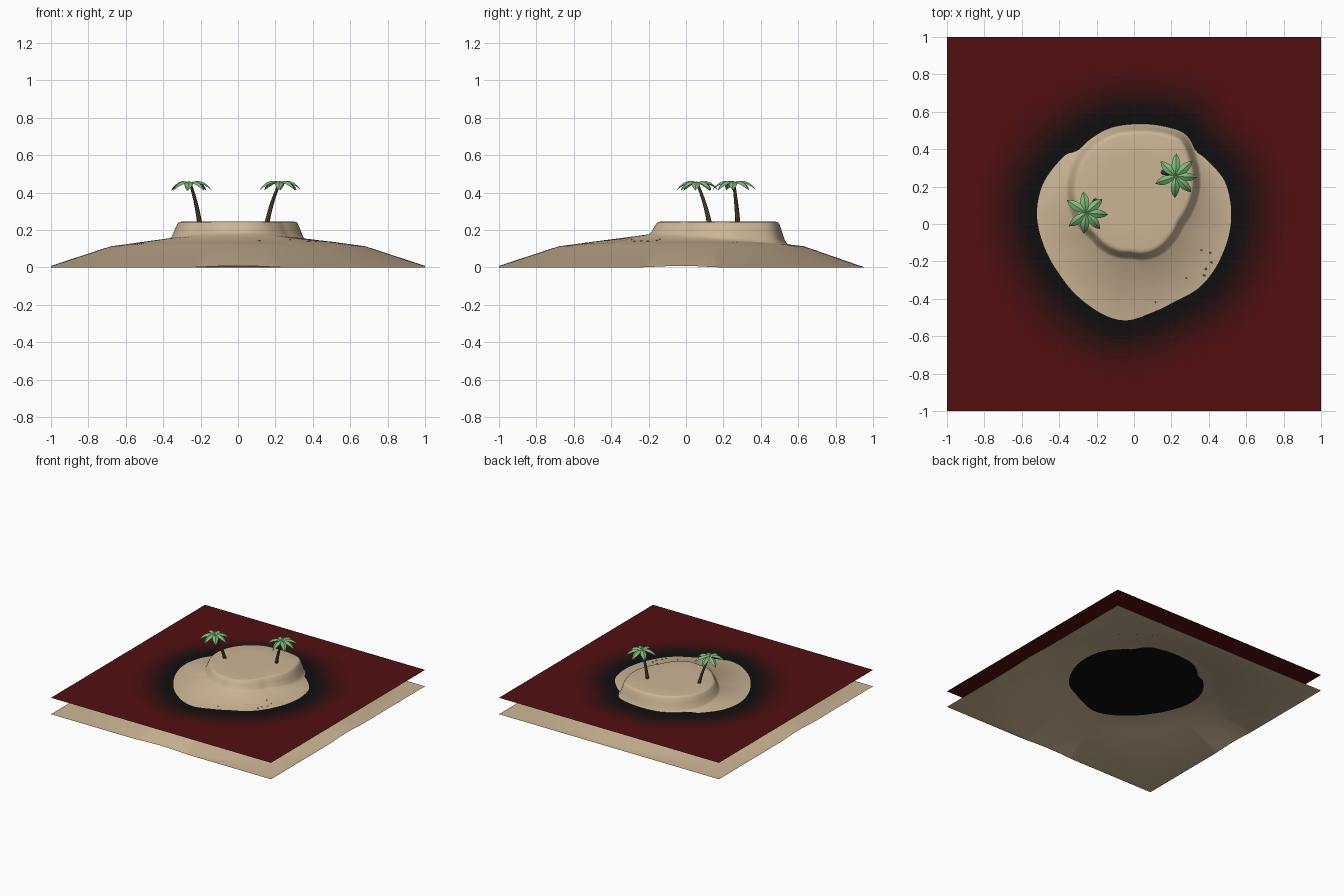
import bpy, bmesh, math, random
from mathutils import Vector

if "Cube" in bpy.data.objects:
    bpy.data.objects.remove(bpy.data.objects["Cube"])

random.seed(4)
N = 128          # samples round each contour
WATER_Z = 0.135


def material(name, rgb):
    m = bpy.data.materials.new(name)
    m.diffuse_color = (*rgb, 1)
    m.use_nodes = True
    m.node_tree.nodes["Principled BSDF"].inputs["Base Color"].default_value = m.diffuse_color
    return m


SAND = material("sand", (0.60, 0.46, 0.30))
BARK = material("bark", (0.13, 0.075, 0.04))
LEAF = material("leaf", (0.21, 0.50, 0.20))
STONE = material("stone", (0.22, 0.17, 0.12))


def finish(name, bm, mats, angle=40):
    bmesh.ops.remove_doubles(bm, verts=bm.verts, dist=1e-5)
    me = bpy.data.meshes.new(name)
    bm.to_mesh(me)
    bm.free()
    ob = bpy.data.objects.new(name, me)
    bpy.context.collection.objects.link(ob)
    for m in mats:
        me.materials.append(m)
    bpy.ops.object.select_all(action='DESELECT')
    ob.select_set(True)
    bpy.context.view_layer.objects.active = ob
    bpy.ops.object.shade_smooth_by_angle(angle=math.radians(angle))
    return ob


def contour(pts):
    """Radius at N even angles round the origin, through the given points."""
    pol = sorted((math.atan2(y, x) % math.tau, math.hypot(x, y)) for x, y in pts)
    pol = [(pol[-1][0] - math.tau, pol[-1][1])] + pol + [(pol[0][0] + math.tau, pol[0][1])]
    out = []
    for i in range(N):
        a = i * math.tau / N
        for (a0, r0), (a1, r1) in zip(pol, pol[1:]):
            if a0 <= a <= a1:
                out.append(r0 + (r1 - r0) * (a - a0) / (a1 - a0))
                break
    for _ in range(3):
        out = [(out[i - 1] + 2 * out[i] + out[(i + 1) % N]) / 4 for i in range(N)]
    return out


def loft(bm, rings, closed=True, mat=lambda k: 0):
    vs = [[bm.verts.new(p) for p in ring] for ring in rings]
    for k, (a, b) in enumerate(zip(vs, vs[1:])):
        n = len(a)
        for i in range(n if closed else n - 1):
            j = (i + 1) % n
            bm.faces.new((a[i], a[j], b[j], b[i])).material_index = mat(k)
    return vs


DIRS = [Vector((math.cos(i * math.tau / N), math.sin(i * math.tau / N), 0)) for i in range(N)]
BOX = [1 / max(abs(d.x), abs(d.y)) for d in DIRS]
UP = Vector((0, 0, 1))

shore = contour([(.52, .06), (.485, .235), (.415, .315), (.325, .395), (.285, .49), (.19, .52),
                 (0, .54), (-.13, .52), (-.26, .45), (-.395, .34), (-.49, .21), (-.52, .06),
                 (-.475, -.13), (-.395, -.27), (-.26, -.42), (-.13, -.5), (-.04, -.52),
                 (.085, -.475), (.22, -.41), (.35, -.34), (.47, -.165)])
foot = contour([(.325, .395), (.36, .27), (.355, .17), (.33, .09), (.27, -.01), (.21, -.11), (.15, -.165),
                (-.02, -.19), (-.16, -.155), (-.24, -.08), (-.33, .03), (-.365, .15),
                (-.33, .34), (-.25, .445), (-.13, .52), (0, .54), (.19, .52), (.285, .49)])

# Terrain: square sheet rising in an outer slope, a gentle beach and a plateau
edge, base, kink, beach, cliff = [], [], [], [], []
for i, d in enumerate(DIRS):
    rk = 0.68 - 0.05 * max(0, d.y)
    ro = 1.025 - 0.07 * max(0, d.y)
    r = min(ro, BOX[i])
    z = 0.113 * (ro - r) / (ro - rk)
    base.append(d * r + UP * z)
    edge.append(d * BOX[i] + UP * z)
    kink.append(d * rk + UP * 0.113)
    f = d * foot[i]
    f.z = 0.163 - 0.07 * f.y
    cliff.append(f)
    beach.append(d * max(shore[i], foot[i] + 0.02) + UP * min(WATER_Z, f.z - 0.004))

TOP = Vector((0, 0.17, 0))


def inset(dist, t):
    ring = []
    for f in cliff:
        p = Vector((f.x, f.y, 0))
        p += (TOP - p).normalized() * dist
        ring.append(p + UP * (f.z + (0.245 - f.z) * t))
    return ring


def shrink(s):
    return [TOP + (p - TOP - UP * 0.245) * s + UP * 0.245 for p in inset(0.065, 1)]


bm = bmesh.new()
rings = [edge, base, kink, beach, cliff, inset(.013, .17), inset(.028, .55),
         inset(.042, .88), inset(.05, .97), inset(.065, 1), shrink(.6), shrink(.25)]
bm.faces.new(loft(bm, rings)[-1])
terrain = finish("island_terrain", bm, [SAND], 50)

# Water: flat sheet running under the island, fading from black to dark red
STEPS = 12
tints = []
for k in range(STEPS + 1):
    t = k / STEPS
    t = t * t * (3 - 2 * t)
    tints.append(material("water_%d" % k, (.005 + .082 * t, .0045, .005)))
bm = bmesh.new()
rings = []
for k in range(STEPS + 1):
    off = 0.02 + 0.32 * k / STEPS
    rings.append([d * min(BOX[i], shore[i] + off) + UP * WATER_Z for i, d in enumerate(DIRS)])
rings.append([d * BOX[i] + UP * WATER_Z for i, d in enumerate(DIRS)])
vs = loft(bm, rings[::-1], mat=lambda k: STEPS - k)
bm.faces.new(vs[-1]).material_index = 0
finish("water", bm, tints)


# Palms: curved tapering trunk and drooping folded fronds
def palm(name, foot_pt, top_pt, angles):
    a, c = Vector(foot_pt), Vector(top_pt)
    b = Vector((a.x * .7 + c.x * .3, a.y * .7 + c.y * .3, (a.z + c.z) / 2))
    bm = bmesh.new()
    rings = []
    for k in range(9):
        t = k / 8
        p = a * (1 - t) ** 2 + b * 2 * t * (1 - t) + c * t * t
        r = 0.0135 - 0.006 * t
        rings.append([p + Vector((math.cos(q * math.tau / 8), math.sin(q * math.tau / 8), 0)) * r
                      for q in range(8)])
    bm.faces.new(loft(bm, rings)[-1])
    finish(name + "_trunk", bm, [BARK])

    # stations: distance out, height, half width
    spine = [(0, 0, .004), (.025, .011, .015), (.05, .012, .023), (.075, .004, .022),
             (.098, -.014, .014), (.118, -.038, .0005)]
    bm = bmesh.new()
    for ang in angles:
        q = math.radians(ang)
        out = Vector((math.cos(q), math.sin(q), 0))
        side = Vector((-out.y, out.x, 0))
        s = random.uniform(.95, 1.05)
        rows = []
        for r, z, w in spine:
            m = c + out * r * s + UP * z
            rows.append([m - side * w - UP * w * .55, m, m + side * w - UP * w * .55])
        loft(bm, rows, closed=False)
    bmesh.ops.reverse_faces(bm, faces=[f for f in bm.faces if f.normal.z < 0])
    bm.normal_update()
    for f in bm.faces:
        if f.normal.z < 0:
            f.normal_flip()
    finish(name + "_fronds", bm, [LEAF], 25)


palm("left_palm", (-.205, .125, .235), (-.255, .06, .449), (98, 41, -5, -50, -97, -142, 147))
palm("right_palm", (.155, .277, .235), (.222, .255, .451), (88, 42, -3, -45, -92, -160, 135))

# Pebbles scattered on the beach
bpy.context.view_layer.update()
bm = bmesh.new()
for x, y in [(.36, -.14), (.41, -.155), (.415, -.205), (.385, -.24), (.375, -.275),
             (.28, -.29), (.115, -.42)]:
    hit, loc, _, _ = terrain.ray_cast(Vector((x, y, 1)), Vector((0, 0, -1)))
    new = bmesh.ops.create_icosphere(bm, subdivisions=1, radius=random.uniform(.005, .008))["verts"]
    for v in new:
        v.co = Vector((v.co.x, v.co.y, v.co.z * .7)) + (loc if hit else Vector((x, y, .14)))
finish("pebbles", bm, [STONE], 20)
